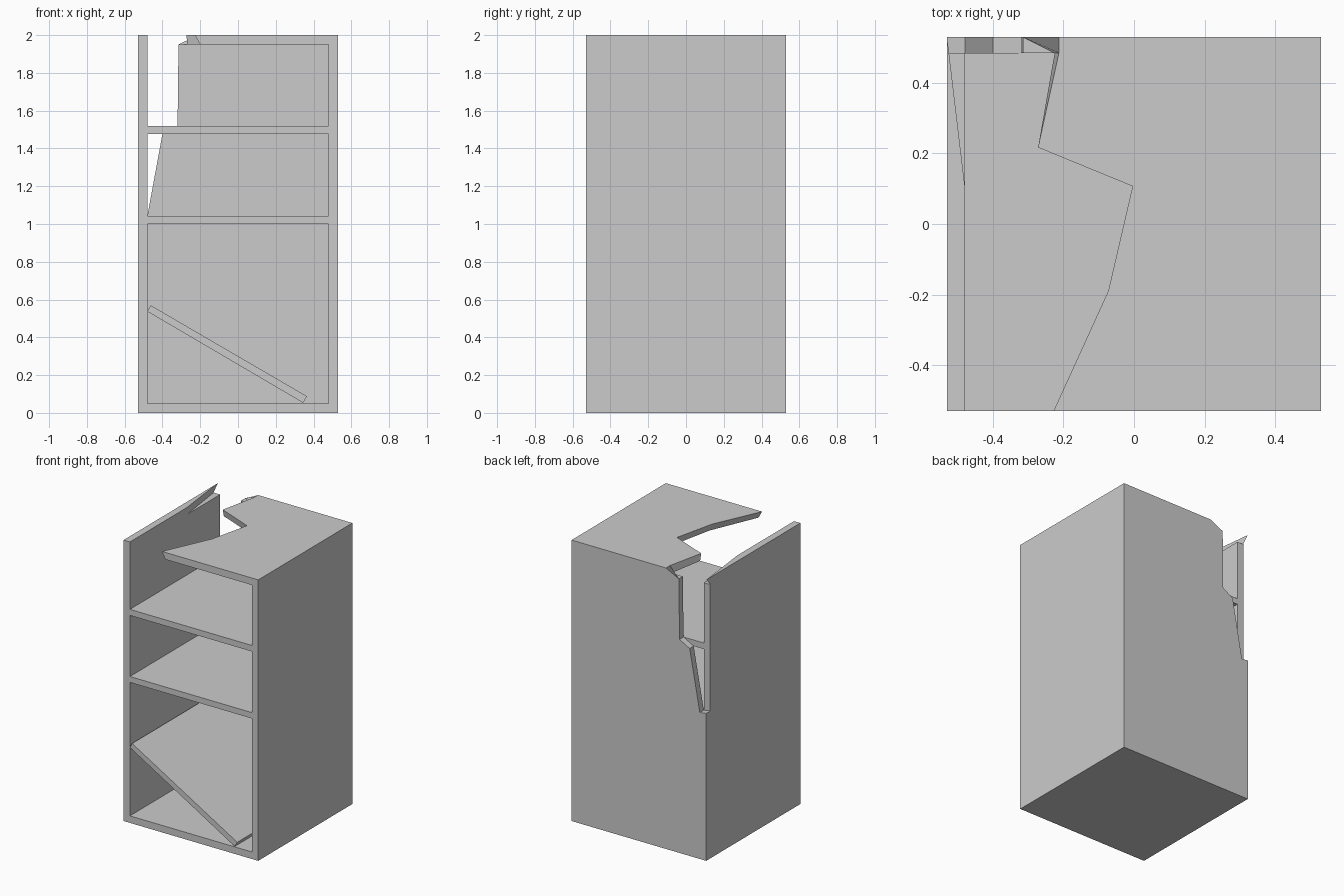
import bpy, bmesh
from mathutils import Vector

if "Cube" in bpy.data.objects:
    bpy.data.objects.remove(bpy.data.objects["Cube"])

W = 0.53      # half width and half depth
I = 0.48      # inner half width
B = 0.485     # front plane of the back panel


def loft(name, low, high):
    """Solid between two matching 3D outlines."""
    bm = bmesh.new()
    a = [bm.verts.new(Vector(p)) for p in low]
    b = [bm.verts.new(Vector(p)) for p in high]
    bm.faces.new(a[::-1])
    bm.faces.new(b)
    n = len(a)
    for i in range(n):
        j = (i + 1) % n
        bm.faces.new((a[i], a[j], b[j], b[i]))
    bmesh.ops.recalc_face_normals(bm, faces=bm.faces[:])
    me = bpy.data.meshes.new(name)
    bm.to_mesh(me)
    bm.free()
    ob = bpy.data.objects.new(name, me)
    bpy.context.collection.objects.link(ob)
    return ob


def extrude_y(name, outline, y0, y1):
    """Front-view (x, z) outline extruded in depth."""
    return loft(name, [(x, y0, z) for x, z in outline],
                [(x, y1, z) for x, z in outline])


def board(name, x0, x1, z0, z1):
    return extrude_y(name, [(x0, z0), (x1, z0), (x1, z1), (x0, z1)], -W, B)


# side walls, floor and shelves
board("left_wall", -W, -I, 0, 1.95)
board("right_wall", I, W, 0, 1.95)
board("floor_board", -I, I, 0, 0.05)
board("lower_shelf", -I, I, 1.0, 1.042)
board("upper_shelf", -I, I, 1.477, 1.52)

# fallen shelf leaning inside the bottom compartment
extrude_y("fallen_shelf",
          [(-0.48, 0.537), (0.345, 0.053), (0.365, 0.088), (-0.463, 0.57)], -W, B)

# back panel with its upper corner broken away
extrude_y("back_panel",
          [(-W, 0), (W, 0), (W, 1.95), (-0.315, 1.95), (-0.32, 1.52),
           (-0.40, 1.477), (-0.48, 1.042), (-W, 1.05)], B, W)

# broken top board: jagged left edge, slightly slanted through the thickness
top = [(-0.228, -W), (W, -W), (W, W), (-0.213, W), (-0.213, B),
       (-0.272, 0.217), (-0.004, 0.107), (-0.073, -0.19)]
low = [(-0.20, -W), (W, -W), (W, W), (-0.315, W), (-0.225, B),
       (-0.27, 0.227), (0.01, 0.112), (-0.055, -0.19)]
loft("top_board", [(x, y, 1.95) for x, y in low], [(x, y, 2.0) for x, y in top])

# splinter of the top board left on the left wall
loft("top_splinter",
     [(-W, -W, 1.95), (-I, -W, 1.95), (-I, 0.11, 1.95), (-W, 0.48, 1.95)],
     [(-W, -W, 2.0), (-I, -W, 2.0), (-I, 0.11, 2.0), (-W, W, 2.0)])
